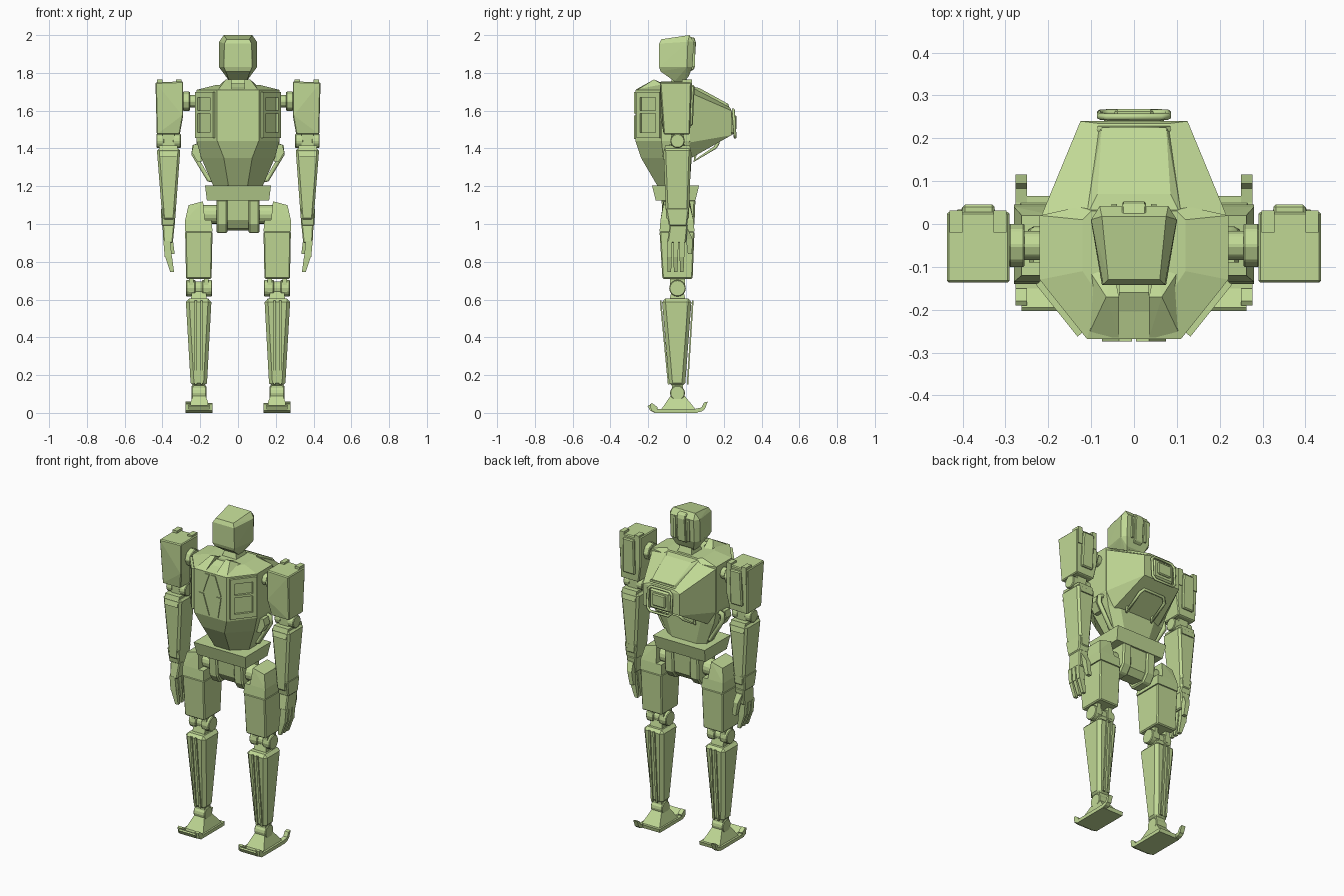
import bpy, bmesh, math
from mathutils import Matrix

green = bpy.data.materials.new("pale_green")
green.diffuse_color = (0.53, 0.69, 0.30, 1)


def finish(name, bm, mirror=False, bevel=0.0):
    me = bpy.data.meshes.new(name)
    bm.normal_update()
    bm.to_mesh(me)
    bm.free()
    me.materials.append(green)
    ob = bpy.data.objects.new(name, me)
    bpy.context.collection.objects.link(ob)
    if bevel:
        b = ob.modifiers.new("edge", 'BEVEL')
        b.width, b.segments, b.limit_method = bevel, 1, 'ANGLE'
        b.angle_limit = math.radians(40)
    if mirror:
        ob.modifiers.new("pair", 'MIRROR')
    return ob


def hull(name, pts, sym=False, mirror=False, bevel=0.0):
    """Faceted solid around points; sym adds the points reflected in x."""
    pts = list(pts) + ([(-x, y, z) for x, y, z in pts if x] if sym else [])
    bm = bmesh.new()
    for p in pts:
        bm.verts.new(p)
    r = bmesh.ops.convex_hull(bm, input=bm.verts)
    junk = {e for e in r["geom_interior"] + r["geom_unused"] if isinstance(e, bmesh.types.BMVert)}
    bmesh.ops.delete(bm, geom=list(junk), context='VERTS')
    bmesh.ops.dissolve_limit(bm, angle_limit=0.02, verts=bm.verts, edges=bm.edges)
    bmesh.ops.recalc_face_normals(bm, faces=bm.faces)
    return finish(name, bm, mirror, bevel)


def block(name, lo, hi, mirror=True, bevel=0.0):
    """Tapered box between two rectangles (x0, x1, y0, y1, z)."""
    return hull(name, [(x, y, r[4]) for r in (lo, hi) for x in r[:2] for y in r[2:4]],
                False, mirror, bevel)


def box(name, x0, x1, y0, y1, z0, z1, mirror=True, bevel=0.0):
    return block(name, (x0, x1, y0, y1, z0), (x0, x1, y0, y1, z1), mirror, bevel)


def slab(name, profile, x0, x1, mirror=True, bevel=0.0):
    """Convex side profile of (y, z) points extruded along x."""
    return hull(name, [(x, y, z) for x in (x0, x1) for y, z in profile], False, mirror, bevel)


def disc(name, x0, x1, y, z, r, n=16, mirror=True):
    bm = bmesh.new()
    m = Matrix.Translation(((x0 + x1) / 2, y, z)) @ Matrix.Rotation(math.pi / 2, 4, 'Y')
    bmesh.ops.create_cone(bm, cap_ends=True, segments=n, radius1=r, radius2=r,
                          depth=x1 - x0, matrix=m)
    return finish(name, bm, mirror, 0.004)


def tube(name, pts, r=0.008, cyclic=False):
    cu = bpy.data.curves.new(name, 'CURVE')
    cu.dimensions, cu.bevel_depth, cu.bevel_resolution = '3D', r, 1
    cu.use_fill_caps = True
    sp = cu.splines.new('POLY')
    sp.points.add(len(pts) - 1)
    for p, co in zip(sp.points, pts):
        p.co = (*co, 1)
    sp.use_cyclic_u = cyclic
    cu.materials.append(green)
    ob = bpy.data.objects.new(name, cu)
    bpy.context.collection.objects.link(ob)
    bpy.ops.object.select_all(action='DESELECT')
    ob.select_set(True)
    bpy.context.view_layer.objects.active = ob
    bpy.ops.object.convert(target='MESH')


# head and neck
hull("head", [(0.072, -0.142, 1.955), (0.06, -0.13, 1.978), (0.075, 0.018, 2.0), (0.1, 0.01, 1.965),
              (0.08, 0.042, 1.965), (0.1, 0.005, 1.83), (0.08, 0.034, 1.83), (0.075, -0.142, 1.83),
              (0.065, -0.135, 1.808), (0.045, -0.06, 1.755), (0.045, -0.012, 1.755),
              (0.06, 0.013, 1.78)], sym=True)
slab("head_back_strip", [(0.01, 1.995), (0.045, 1.985), (0.053, 1.96), (0.044, 1.82), (0.01, 1.8)],
     -0.028, 0.028, False, 0.004)
box("head_back_rail", 0.04, 0.052, 0.02, 0.047, 1.83, 1.96)
block("neck", (-0.06, 0.06, -0.10, 0.03, 1.69), (-0.036, 0.036, -0.07, 0.0, 1.78), False)

# torso: stacked eight-sided rings (z, front y, front x, chamfer y, side x, rear y, back y, back x)
rings = [(1.20, -0.15, 0.05, -0.08, 0.13, -0.01, 0.02, 0.08),
         (1.35, -0.238, 0.075, -0.12, 0.195, 0.01, 0.03, 0.12),
         (1.44, -0.268, 0.11, -0.13, 0.22, 0.02, 0.04, 0.13),
         (1.71, -0.268, 0.11, -0.13, 0.22, 0.02, 0.04, 0.13),
         (1.735, -0.17, 0.08, -0.11, 0.12, 0.01, 0.03, 0.10)]
bm = bmesh.new()
loops = []
for z, fy, fx, cy, sx, ry, by, bx in rings:
    half = [(fx, fy), (sx, cy), (sx, ry), (bx, by)]
    loops.append([bm.verts.new((x, y, z)) for x, y in half + [(-x, y) for x, y in half[::-1]]])
for a, b in zip(loops, loops[1:]):
    for i in range(8):
        bm.faces.new((a[i], a[(i + 1) % 8], b[(i + 1) % 8], b[i]))
bm.faces.new(loops[0][::-1])
bm.faces.new(loops[-1])
finish("torso", bm)
hull("back_hump", [(0.22, 0.01, 1.70), (0.10, 0.02, 1.732), (0.22, 0.01, 1.43), (0.16, 0.02, 1.345),
                   (0.125, 0.24, 1.60), (0.085, 0.235, 1.615), (0.125, 0.24, 1.47),
                   (0.11, 0.19, 1.45)], sym=True)
hull("spine_panel", [(0.11, 0.02, 1.73), (0.085, 0.07, 1.72), (0.075, 0.225, 1.635),
                     (0.09, 0.225, 1.60), (0.11, 0.03, 1.70)], sym=True)

# collar and chest plates
hull("collar", [(0.11, -0.266, 1.705), (0.11, -0.10, 1.725), (0.035, -0.265, 1.712),
                (0.065, -0.17, 1.765), (0.035, -0.17, 1.765), (0.05, -0.10, 1.735)], mirror=True)
hull("collar_middle", [(0.035, -0.266, 1.70), (0.035, -0.16, 1.745), (0.035, -0.1, 1.73)], sym=True)
for nm, prof in (("upper_chest_plate", [(0.005, 1.70), (0.035, 1.70), (0.075, 1.585), (0.045, 1.585)]),
                 ("lower_chest_plate", [(0.045, 1.575), (0.075, 1.575), (0.055, 1.45), (0.005, 1.45)])):
    hull(nm, [(x, y, z) for x, z in prof for y in (-0.274, -0.262)], mirror=True)

# framed panels on the chest corners: four bars and a crossbar
def on_corner(t, d, z):   # t along the corner face, d outwards
    return (0.11 + 0.11 * t + 0.78 * d, -0.268 + 0.138 * t - 0.62 * d, z)


for nm, t0, t1, z0, z1 in (("front_bar", 0.10, 0.24, 1.47, 1.69), ("rear_bar", 0.84, 0.98, 1.47, 1.69),
                           ("top_bar", 0.1, 0.98, 1.67, 1.70), ("low_bar", 0.1, 0.98, 1.455, 1.485),
                           ("cross_bar", 0.2, 0.9, 1.585, 1.60)):
    hull("panel_" + nm, [on_corner(t, d, z) for t in (t0, t1) for d in (-0.01, 0.014)
                         for z in (z0, z1)], mirror=True)

# square hatch on the back with two tube frames
box("hatch", -0.07, 0.07, 0.22, 0.258, 1.475, 1.595, False, 0.01)
box("hatch_lid", -0.045, 0.045, 0.25, 0.268, 1.50, 1.575, False, 0.006)
def frame(name, y, lean, z0, z1, w, c=0.018):
    p = [(w, z0 + c), (w, z1 - c), (w - c, z1), (c - w, z1), (-w, z1 - c), (-w, z0 + c),
         (c - w, z0), (w - c, z0)]
    tube(name, [(x, y + lean * (z1 - z) / (z1 - z0), z) for x, z in p], 0.008, True)


frame("hatch_outer_frame", 0.250, 0.01, 1.458, 1.605, 0.08)
tube("hatch_top_bar", [(-0.08, 0.20, 1.60), (-0.08, 0.222, 1.625), (0.08, 0.222, 1.625), (0.08, 0.20, 1.60)])

# grab handles below the hump and along the waist
tube("under_handle", [(-0.09, 0.05, 1.37), (-0.09, 0.045, 1.335), (-0.09, 0.155, 1.405),
                      (-0.07, 0.17, 1.43), (0.07, 0.17, 1.43), (0.09, 0.155, 1.405),
                      (0.09, 0.045, 1.335), (0.09, 0.05, 1.37)], 0.009)
for s in (-1, 1):
    tube("waist_handle", [(s * 0.20, -0.02, 1.42), (s * 0.232, -0.02, 1.41), (s * 0.235, -0.02, 1.37),
                          (s * 0.155, -0.02, 1.235), (s * 0.12, -0.02, 1.23)], 0.014)
    hull("waist_knob", [(s * x, y, z) for x, z in ((0.19, 1.33), (0.20, 1.42), (0.235, 1.42),
                                                   (0.245, 1.38), (0.215, 1.33)) for y in (-0.09, -0.04)])

# belt and pelvis
block("belt", (-0.165, 0.165, -0.16, 0.05, 1.125), (-0.175, 0.175, -0.18, 0.07, 1.205), False)
slab("crotch", [(-0.12, 1.13), (-0.11, 1.02), (-0.08, 0.975), (0.0, 0.965), (0.03, 1.0), (0.04, 1.13)],
     -0.055, 0.055, False)
slab("pelvis_band", [(-0.13, 1.13), (-0.12, 1.0), (-0.09, 0.952), (0.01, 0.952), (0.045, 1.0),
                     (0.05, 1.13)], 0.055, 0.115, True, 0.008)
disc("hip_joint", 0.10, 0.21, -0.045, 1.05, 0.05)

# legs
block("thigh", (0.14, 0.275, -0.125, 0.035, 0.71), (0.135, 0.28, -0.14, 0.045, 0.96), True, 0.006)
block("thigh_upper", (0.135, 0.28, -0.14, 0.045, 0.96), (0.14, 0.28, -0.135, 0.04, 1.02))
hull("thigh_cap", [(x, y, z) for x, z in ((0.175, 1.02), (0.185, 1.12), (0.262, 1.10), (0.28, 1.02))
                   for y in ((-0.12, 0.02) if z > 1.05 else (-0.135, 0.04))], mirror=True)
box("knee_fork", 0.155, 0.18, -0.085, -0.005, 0.64, 0.74)
box("knee_fork_outer", 0.235, 0.26, -0.085, -0.005, 0.64, 0.74)
disc("knee_inner", 0.137, 0.19, -0.045, 0.66, 0.044)
disc("knee_outer", 0.225, 0.275, -0.045, 0.66, 0.044)
disc("knee_axle", 0.18, 0.235, -0.045, 0.66, 0.036)
block("shin_neck", (0.165, 0.25, -0.09, 0.0, 0.59), (0.17, 0.245, -0.075, -0.015, 0.65))
block("shin", (0.165, 0.25, -0.088, -0.005, 0.14), (0.14, 0.277, -0.128, 0.03, 0.605), True, 0.018)
for y0, y1, nm in ((-0.098, -0.135, "front"), (0.002, 0.036, "back")):
    for x in (0.187, 0.218):
        hull("shin_%s_rib" % nm, [(x + dx, y + dy, z) for dx in (0, 0.012) for dy in (-0.004, 0.004)
                                  for y, z in ((y0 + 0.006, 0.15), (y1, 0.595))], mirror=True)
disc("ankle", 0.168, 0.245, -0.045, 0.105, 0.04)
block("ankle_bracket", (0.18, 0.23, -0.075, -0.015, 0.06), (0.175, 0.24, -0.075, -0.015, 0.15))

# feet: sole, instep, curled toe and rear spur
slab("sole", [(-0.165, 0.0), (-0.175, 0.02), (0.065, 0.022), (0.06, 0.0)], 0.135, 0.277)
hull("instep", [(x, y, z) for x, ys, z in ((0.145, (-0.13, 0.05), 0.02), (0.265, (-0.13, 0.05), 0.02),
                                           (0.175, (-0.075, -0.015), 0.10), (0.235, (-0.075, -0.015), 0.10))
                for y in ys], mirror=True)
slab("toe", [(-0.165, 0.0), (-0.15, 0.022), (-0.195, 0.042), (-0.203, 0.036), (-0.19, 0.012)], 0.15, 0.262)
slab("outer_toe", [(-0.16, 0.0), (-0.15, 0.03), (-0.18, 0.052), (-0.19, 0.046), (-0.185, 0.012)], 0.25, 0.277)
slab("inner_toe", [(-0.16, 0.0), (-0.15, 0.03), (-0.18, 0.052), (-0.19, 0.046), (-0.185, 0.012)], 0.135, 0.162)
slab("rear_spur", [(0.05, 0.0), (0.05, 0.022), (0.09, 0.03), (0.098, 0.02), (0.085, 0.008)], 0.25, 0.277)
slab("rear_spur_tip", [(0.085, 0.012), (0.083, 0.03), (0.095, 0.055), (0.115, 0.06), (0.1, 0.02)], 0.25, 0.277)

# shoulders
disc("shoulder_axle", 0.20, 0.31, -0.05, 1.65, 0.035, 8)
disc("shoulder_collar", 0.255, 0.292, -0.05, 1.65, 0.052, 8)
hull("shoulder", [(x, y, z) for x, z in ((0.29, 1.755), (0.29, 1.575), (0.308, 1.475), (0.43, 1.475),
                                         (0.437, 1.75)) for y in ((-0.118, 0.02) if z < 1.5 else (-0.137, 0.028))],
     mirror=True, bevel=0.005)
for x in (0.298, 0.40):
    box("shoulder_rear_rail", x, x + 0.03, -0.02, 0.032, 1.66, 1.765)
block("shoulder_rear_plate", (0.325, 0.405, 0.01, 0.036, 1.52), (0.325, 0.40, 0.0, 0.046, 1.735), True, 0.006)

# elbows and forearms
disc("elbow_inner", 0.303, 0.345, -0.045, 1.44, 0.038)
disc("elbow_outer", 0.39, 0.432, -0.045, 1.44, 0.038)
box("elbow_core", 0.335, 0.40, -0.08, -0.01, 1.39, 1.49)
block("forearm", (0.333, 0.40, -0.105, 0.015, 1.02), (0.305, 0.43, -0.12, 0.028, 1.40), True, 0.012)
block("forearm_cap", (0.325, 0.412, -0.127, 0.034, 1.355), (0.32, 0.418, -0.11, 0.02, 1.415))
block("wrist_cuff", (0.335, 0.405, -0.09, 0.005, 0.99), (0.33, 0.408, -0.108, 0.018, 1.085), True, 0.006)

# hands
block("palm", (0.345, 0.395, -0.10, 0.0, 0.90), (0.335, 0.40, -0.085, 0.01, 1.0), True, 0.006)
for i in range(3):
    y = -0.1 + i * 0.033
    block("finger_base", (0.35, 0.388, y, y + 0.025, 0.825), (0.358, 0.395, y, y + 0.027, 0.91))
    block("finger_tip", (0.338, 0.358, y + 0.003, y + 0.021, 0.745), (0.35, 0.387, y, y + 0.025, 0.83))
block("thumb", (0.335, 0.36, 0.01, 0.032, 0.84), (0.345, 0.375, 0.0, 0.035, 0.92))
block("thumb_base", (0.345, 0.375, 0.0, 0.035, 0.92), (0.35, 0.39, -0.02, 0.012, 0.97))
